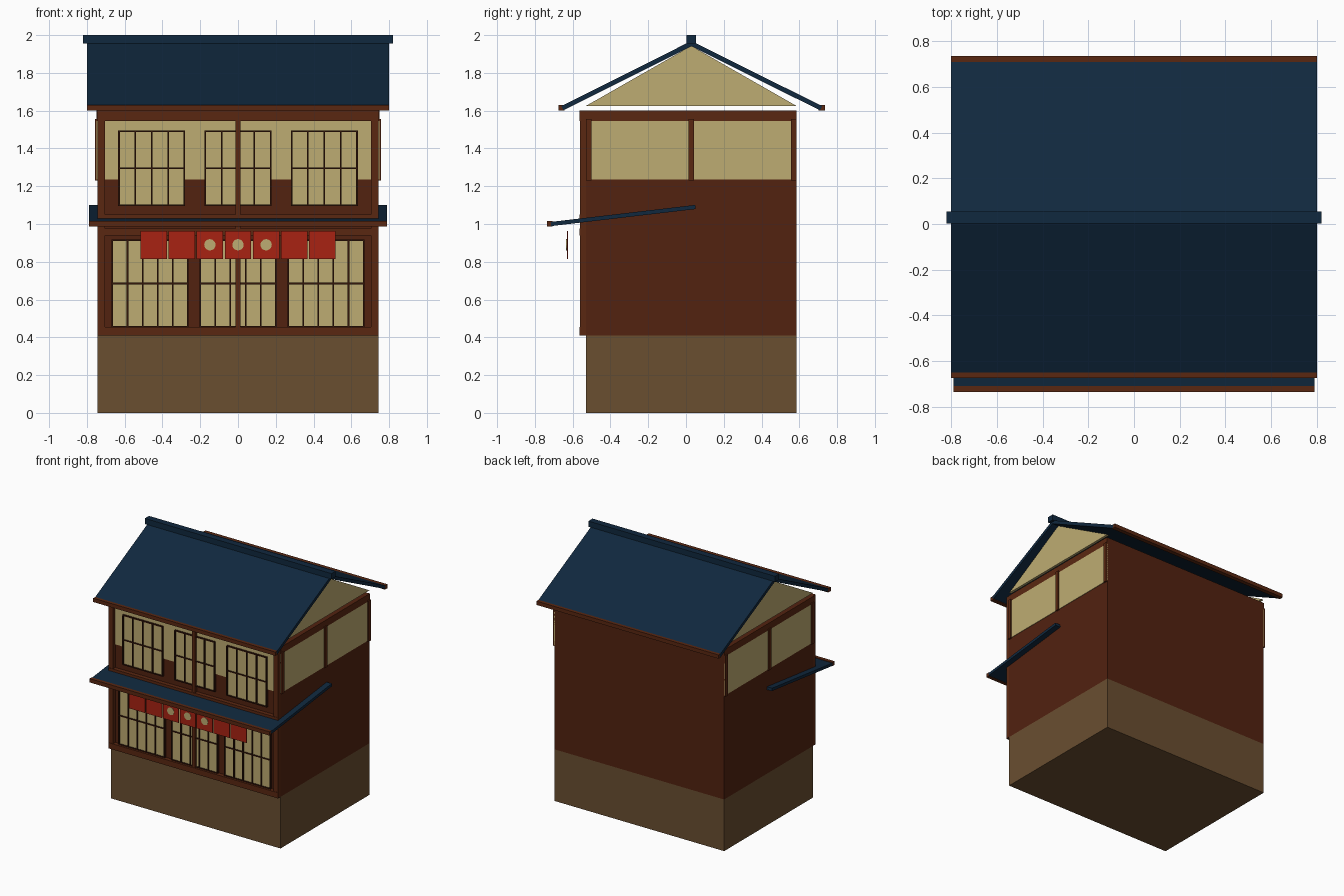
import bpy, math

if "Cube" in bpy.data.objects:
    bpy.data.objects.remove(bpy.data.objects["Cube"])


def lin(c):
    c /= 255
    return c / 12.92 if c <= 0.04045 else ((c + 0.055) / 1.055) ** 2.4


def mat(name, r, g, b):
    m = bpy.data.materials.new(name)
    m.diffuse_color = (lin(r), lin(g), lin(b), 1)
    m.use_nodes = True
    m.node_tree.nodes["Principled BSDF"].inputs["Base Color"].default_value = m.diffuse_color
    return m


WALL = mat("wall_wood", 82, 34, 16)
TRIM = mat("trim_wood", 90, 39, 17)
DARK = mat("lattice_wood", 52, 22, 10)
CREAM = mat("cream_plaster", 190, 172, 114)
NAVY = mat("navy_tile", 16, 40, 62)
RED = mat("red_cloth", 168, 34, 18)
BASE = mat("base_brown", 106, 78, 48)


def mesh(name, verts, faces, m):
    me = bpy.data.meshes.new(name)
    me.from_pydata(verts, [], faces)
    me.materials.append(m)
    ob = bpy.data.objects.new(name, me)
    bpy.context.collection.objects.link(ob)
    return ob


def extrude_x(name, profile, x0, x1, m):
    """Extrude a counter-clockwise (y, z) profile along x."""
    n = len(profile)
    v = [(x, y, z) for x in (x0, x1) for y, z in profile]
    f = [tuple(reversed(range(n))), tuple(range(n, 2 * n))]
    f += [(i, (i + 1) % n, n + (i + 1) % n, n + i) for i in range(n)]
    return mesh(name, v, f, m)


def box(name, x0, x1, y0, y1, z0, z1, m):
    return extrude_x(name, [(y0, z0), (y1, z0), (y1, z1), (y0, z1)], x0, x1, m)


def slab(name, a, b, t, hx, m):
    """Sloping sheet of thickness t between (y, z) points a and b, y rising."""
    d = math.hypot(b[0] - a[0], b[1] - a[1])
    ny, nz = -(b[1] - a[1]) / d * t / 2, (b[0] - a[0]) / d * t / 2
    p = [(a[0] - ny, a[1] - nz), (b[0] - ny, b[1] - nz),
         (b[0] + ny, b[1] + nz), (a[0] + ny, a[1] + nz)]
    return extrude_x(name, p, -hx, hx, m)


W, F, B = 0.745, -0.53, 0.585   # half width, front and back wall planes

# base and main body
box("stone_base", -W, W, F, B, 0, 0.41, BASE)
box("house_body", -W, W, F, B, 0.41, 1.6, WALL)

# front beams and posts
for name, z0, z1 in (("sill_beam", 0.41, 0.455), ("lintel_beam", 0.94, 0.975),
                     ("floor_beam", 1.02, 1.05), ("top_beam", 1.545, 1.6)):
    box(name, -W, W, -0.563, F, z0, z1, TRIM)
for x0, x1 in ((-W, -0.705), (-0.013, 0.013), (0.705, W)):
    box("front_post", x0, x1, -0.56, F, 0.41, 1.6, TRIM)

# front plaster band of the upper floor
box("upper_plaster", -0.705, 0.705, F - 0.004, F, 1.235, 1.545, CREAM)


def window(name, x0, x1, z0, z1, zm, bars):
    box(name + "_pane", x0, x1, F - 0.009, F, z0, z1, CREAM)
    t = 0.004
    for i in range(bars + 2):
        x = x0 + (x1 - x0) * i / (bars + 1)
        box(name + "_bar", x - t, x + t, F - 0.018, F - 0.001, z0, z1, DARK)
    for z in (z0, zm, z1):
        box(name + "_rail", x0 - t, x1 + t, F - 0.017, F - 0.001, z - t, z + t, DARK)


# windows
for c in (-0.457, 0, 0.457):
    window("upper_window", c - 0.173, c + 0.173, 1.10, 1.49, 1.295, 3)
for c in (-0.465, 0, 0.465):
    window("lower_window", c - 0.2, c + 0.2, 0.457, 0.915, 0.685, 4)

# side plaster panels with posts, and gables
for s in (-1, 1):
    def side(name, y0, y1, z0, z1, d, m):
        x0, x1 = sorted((s * (W - 0.003), s * (W + d)))
        box(name, x0, x1, y0, y1, z0, z1, m)
    side("side_plaster", F, B, 1.235, 1.545, 0.004, CREAM)
    for y0, y1 in ((F, -0.5), (0.012, 0.042), (0.555, B)):
        side("side_post", y0, y1, 1.23, 1.555, 0.013, TRIM)
    side("side_top_beam", F, B, 1.545, 1.6, 0.004, TRIM)
    gx = sorted((s * 0.725, s * W))
    extrude_x("gable", [(F, 1.625), (B, 1.625), (0.028, 1.943)], *gx, CREAM)

# main roof, ridge and eave boards
RY = 0.028
slab("front_roof", (-0.655, 1.613), (RY, 1.955), 0.025, 0.8, NAVY)
slab("back_roof", (RY, 1.955), (0.715, 1.613), 0.025, 0.8, NAVY)
box("ridge_cap", -0.82, 0.82, RY - 0.026, RY + 0.026, 1.955, 2.0, NAVY)
box("front_eave", -0.8, 0.8, -0.675, -0.642, 1.6, 1.63, TRIM)
box("back_eave", -0.8, 0.8, 0.702, 0.735, 1.6, 1.63, TRIM)

# awning over the ground floor
slab("awning", (-0.715, 1.0), (0.05, 1.09), 0.022, 0.79, NAVY)
box("awning_eave", -0.79, 0.79, -0.735, -0.708, 0.987, 1.017, TRIM)

# hanging cloth banner with round emblems
for i in range(-3, 4):
    c = i * 0.149
    box("banner_cloth", c - 0.07, c + 0.07, -0.631, -0.625, 0.815, 0.962, RED)
    if abs(i) < 2:
        n = 20
        ring = [(c + 0.03 * math.cos(2 * math.pi * k / n), y,
                 0.89 + 0.03 * math.sin(2 * math.pi * k / n))
                for y in (-0.634, -0.63) for k in range(n)]
        faces = [tuple(range(n)), tuple(reversed(range(n, 2 * n)))]
        faces += [(k, n + k, n + (k + 1) % n, (k + 1) % n) for k in range(n)]
        mesh("banner_dot", ring, faces, CREAM)
